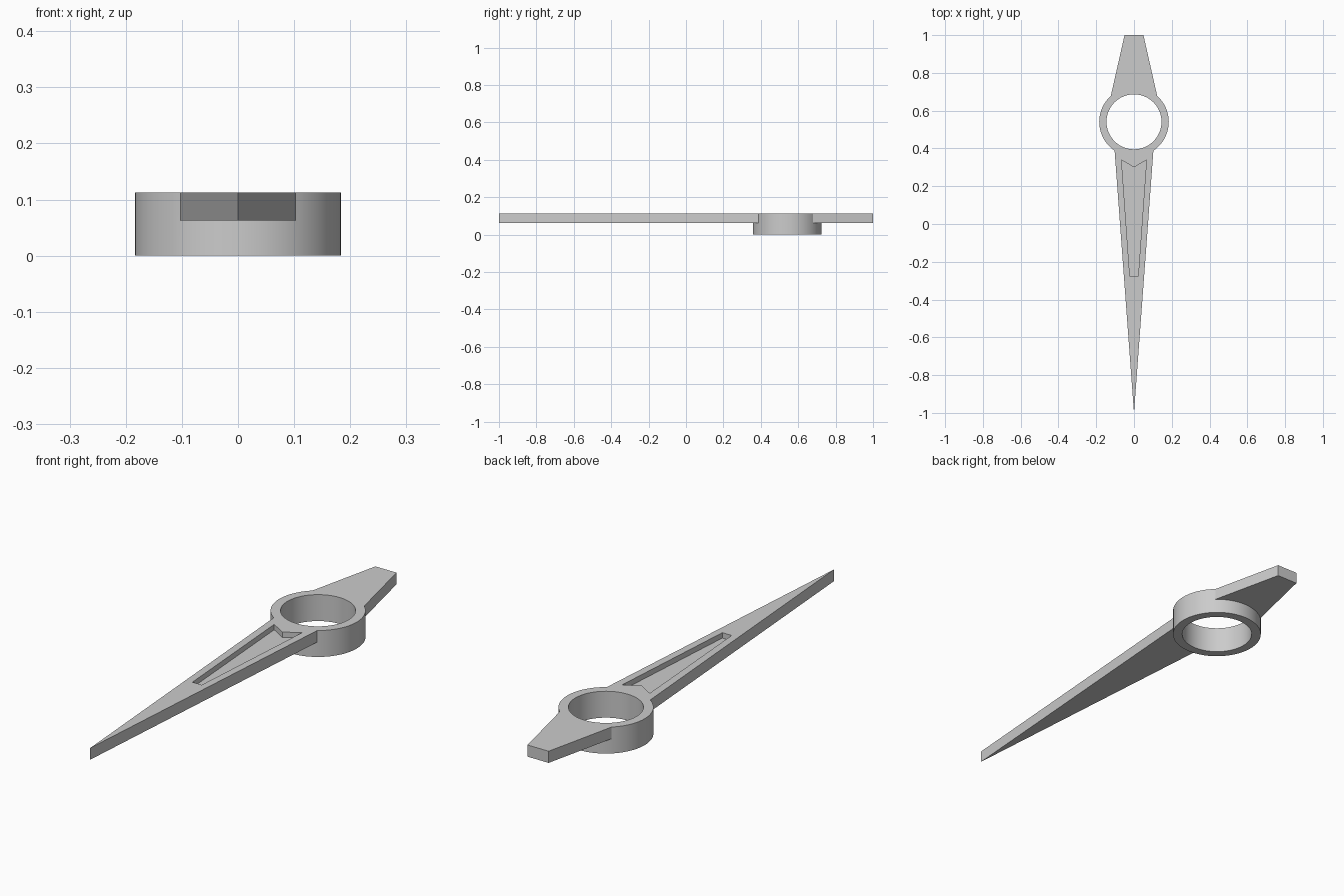
import bpy, bmesh, math

cube = bpy.data.objects.get("Cube")
if cube:
    bpy.data.objects.remove(cube, do_unlink=True)

TOP, ARM_BOTTOM, RECESS_FLOOR = 0.113, 0.063, 0.09
HUB_Y, HUB_R, HOLE_R = 0.541, 0.184, 0.1455

grey = bpy.data.materials.new("plain grey")
grey.use_nodes = True
grey.diffuse_color = (0.6, 0.6, 0.6, 1)
grey.node_tree.nodes["Principled BSDF"].inputs["Base Color"].default_value = (0.6, 0.6, 0.6, 1)


def prism(name, outline, z0, z1):
    """Extrude a counter-clockwise outline from z0 to z1."""
    bm = bmesh.new()
    base = bm.faces.new([bm.verts.new((x, y, z0)) for x, y in outline])
    grown = bmesh.ops.extrude_face_region(bm, geom=[base], use_keep_orig=True)
    for v in grown["geom"]:
        if isinstance(v, bmesh.types.BMVert):
            v.co.z = z1
    bmesh.ops.recalc_face_normals(bm, faces=bm.faces)
    mesh = bpy.data.meshes.new(name)
    bm.to_mesh(mesh)
    bm.free()
    mesh.materials.append(grey)
    obj = bpy.data.objects.new(name, mesh)
    bpy.context.collection.objects.link(obj)
    return obj


def circle(radius, n=96):
    return [(radius * math.cos(2 * math.pi * i / n),
             HUB_Y + radius * math.sin(2 * math.pi * i / n)) for i in range(n)]


def combine(target, tool, operation):
    """Apply a boolean and remove its helper."""
    tool.hide_render = True
    mod = target.modifiers.new(operation.lower(), "BOOLEAN")
    mod.operation, mod.solver, mod.object = operation, "EXACT", tool
    bpy.context.view_layer.objects.active = target
    bpy.ops.object.modifier_apply(modifier=mod.name)
    bpy.data.objects.remove(tool, do_unlink=True)


# Hub with a long pointed arm and a short blunt tail
hand = prism("pointer_hand", circle(HUB_R), 0, TOP)
pointer = prism("pointer_arm", [(0, -1), (0.108, 0.46), (-0.108, 0.46)], ARM_BOTTOM, TOP)
tail = prism("tail_arm", [(0.136, 0.62), (0.05, 1), (-0.05, 1), (-0.136, 0.62)], ARM_BOTTOM, TOP)
combine(hand, pointer, "UNION")
combine(hand, tail, "UNION")

# Round hole through the hub
combine(hand, prism("hub_hole", circle(HOLE_R), -0.1, 0.3), "DIFFERENCE")

# Notched recess in the top of the pointer arm
recess = [(-0.022, -0.277), (0.022, -0.277), (0.066, 0.339), (0, 0.3), (-0.066, 0.339)]
combine(hand, prism("arm_recess", recess, RECESS_FLOOR, 0.3), "DIFFERENCE")

# Smooth the round walls, keep the corners sharp
bpy.ops.object.select_all(action="DESELECT")
hand.select_set(True)
bpy.context.view_layer.objects.active = hand
bpy.ops.object.shade_smooth_by_angle(angle=math.radians(25))
